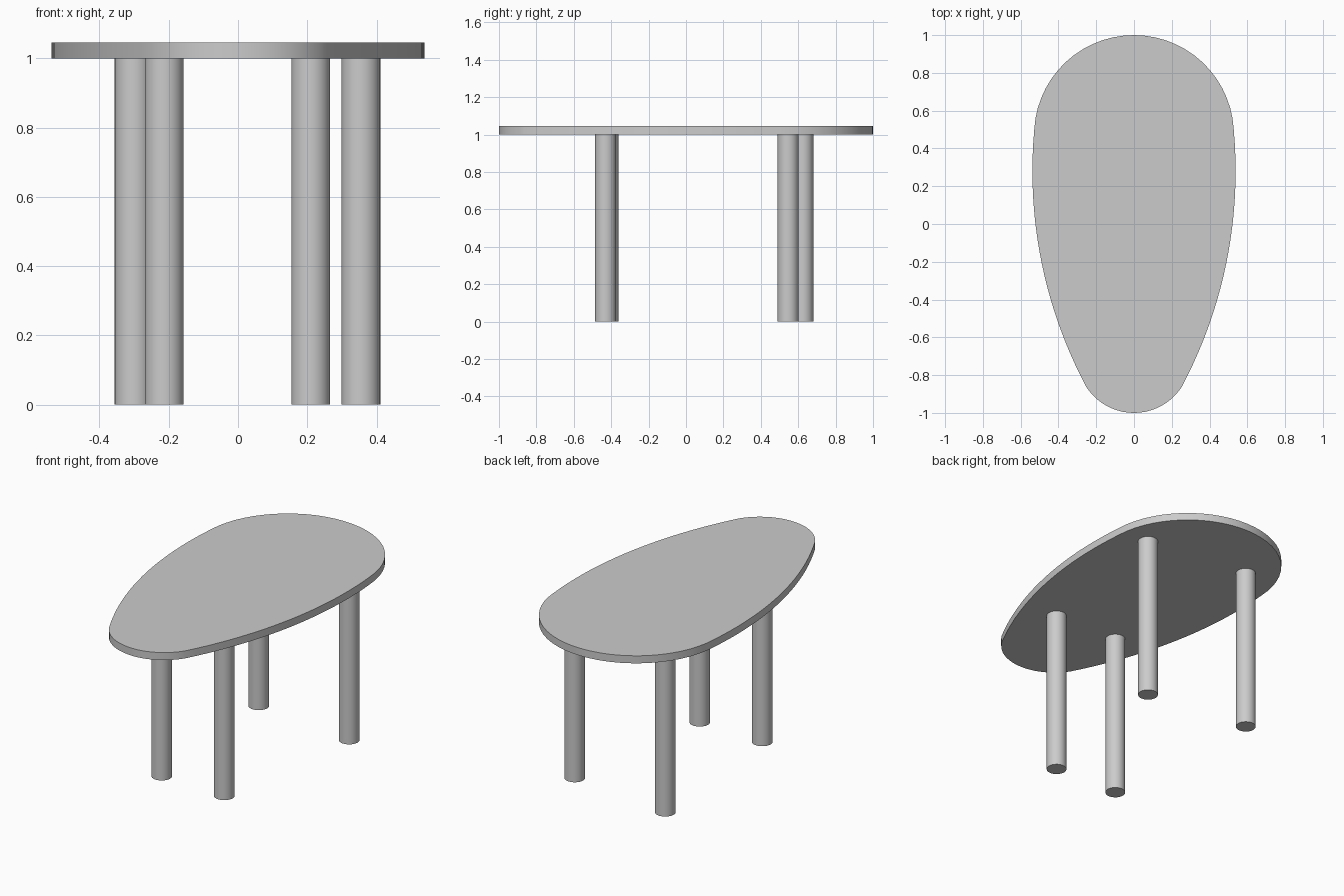
import bpy, bmesh, math

cube = bpy.data.objects.get("Cube")
if cube:
    bpy.data.objects.remove(cube, do_unlink=True)

grey = bpy.data.materials.new("plain grey")
grey.use_nodes = True
colour = (0.6, 0.6, 0.6, 1)
grey.diffuse_color = colour
grey.node_tree.nodes["Principled BSDF"].inputs["Base Color"].default_value = colour

LEG_HEIGHT, TOP_HEIGHT = 1.0, 1.045


def arc(cx, cy, radius, start, end, steps):
    """Points along a circular arc, angles in radians."""
    angles = [start + (end - start) * i / steps for i in range(steps + 1)]
    return [(cx + radius * math.cos(a), cy + radius * math.sin(a)) for a in angles]


def prism(name, outline, low, high):
    """Upright solid with the given outline."""
    bm = bmesh.new()
    base = bm.faces.new([bm.verts.new((x, y, low)) for x, y in outline])
    grown = bmesh.ops.extrude_face_region(bm, geom=[base])["geom"]
    verts = [v for v in grown if isinstance(v, bmesh.types.BMVert)]
    bmesh.ops.translate(bm, verts=verts, vec=(0, 0, high - low))
    bmesh.ops.recalc_face_normals(bm, faces=bm.faces)
    mesh = bpy.data.meshes.new(name)
    bm.to_mesh(mesh)
    bm.free()
    mesh.materials.append(grey)
    obj = bpy.data.objects.new(name, mesh)
    bpy.context.collection.objects.link(obj)
    bpy.ops.object.select_all(action="DESELECT")
    obj.select_set(True)
    bpy.context.view_layer.objects.active = obj
    bpy.ops.object.shade_smooth_by_angle(angle=math.radians(30))
    return obj


# Egg-shaped top: narrow front arc, long side arc, broad back arc, then mirrored
front = arc(0, -0.70, 0.30, -math.pi / 2, math.radians(-33.3), 10)
side = arc(0.538 - 2.43, 0.28, 2.43, math.asin(-1.145 / 2.43), math.asin(0.22 / 2.43), 20)
back = arc(0, 0.471, 0.529, math.asin(0.029 / 0.529), math.pi / 2, 14)
right_half = front[:-1] + side + back[1:]
left_half = [(-x, y) for x, y in reversed(right_half[1:-1])]
prism("table_top", right_half + left_half, LEG_HEIGHT, TOP_HEIGHT)

# Four round legs
legs = {
    "front_left_leg": (0.21, -0.43),
    "front_right_leg": (-0.213, -0.418),
    "back_left_leg": (0.355, 0.546),
    "back_right_leg": (-0.30, 0.625),
}
for name, (x, y) in legs.items():
    prism(name, arc(x, y, 0.056, 0, math.tau, 32)[:-1], 0, LEG_HEIGHT)
